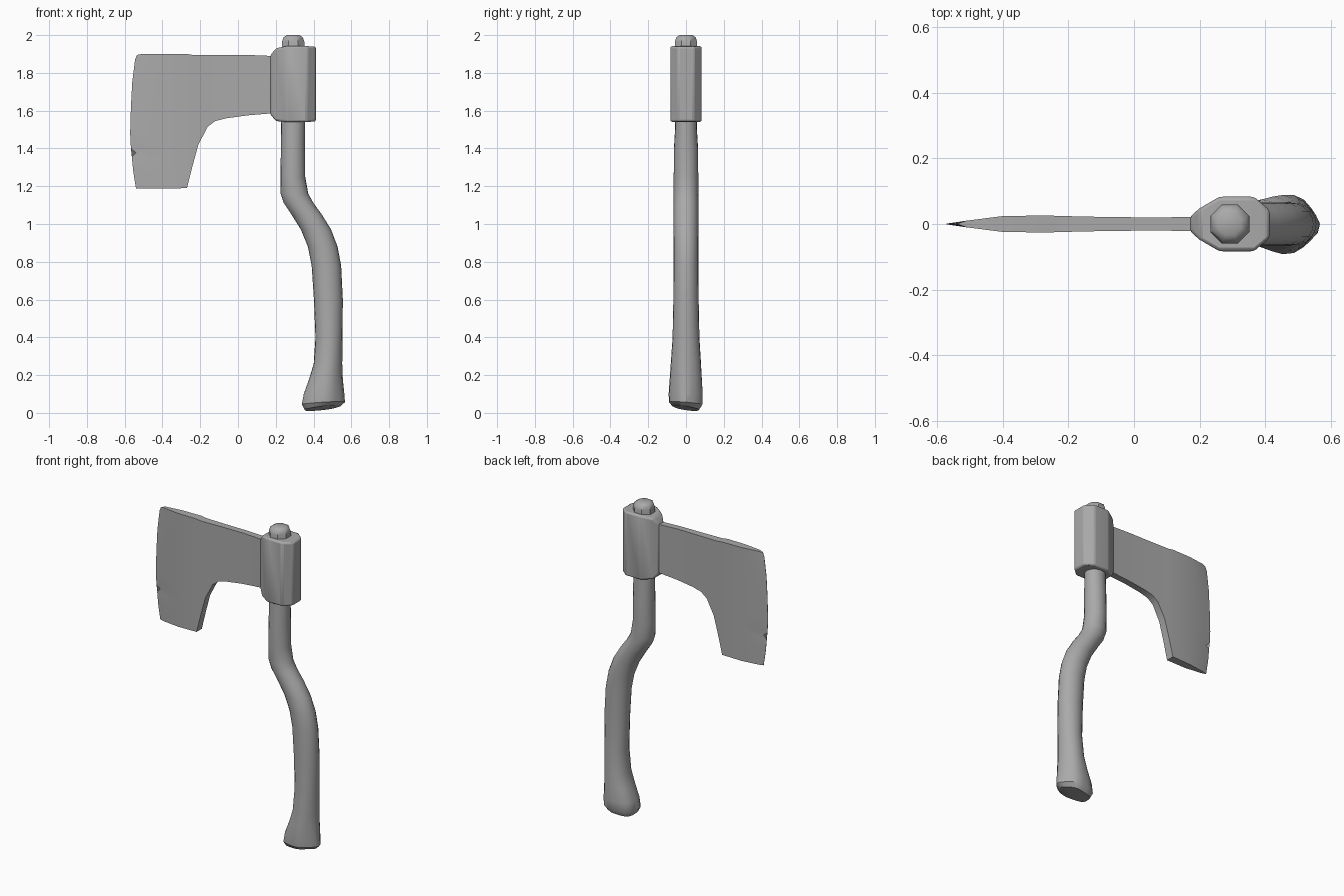
import bpy
import bmesh
import math

cube = bpy.data.objects.get("Cube")
if cube:
    bpy.data.objects.remove(cube, do_unlink=True)

GREY = (0.4, 0.4, 0.4, 1)
grey = bpy.data.materials.new("plain grey")
grey.use_nodes = True
grey.diffuse_color = GREY
grey.node_tree.nodes["Principled BSDF"].inputs["Base Color"].default_value = GREY


def loft(name, rings, angle=35, bevel=0):
    """Skin a list of closed rings and cap both ends."""
    bm = bmesh.new()
    rows = [[bm.verts.new(p) for p in ring] for ring in rings]
    n = len(rows[0])
    for a, b in zip(rows, rows[1:]):
        for i in range(n):
            j = (i + 1) % n
            bm.faces.new((a[i], a[j], b[j], b[i]))
    bm.faces.new(rows[0])
    bm.faces.new(rows[-1])
    bmesh.ops.remove_doubles(bm, verts=bm.verts, dist=0.0005)
    bmesh.ops.recalc_face_normals(bm, faces=bm.faces)
    mesh = bpy.data.meshes.new(name)
    bm.to_mesh(mesh)
    bm.free()
    obj = bpy.data.objects.new(name, mesh)
    bpy.context.collection.objects.link(obj)
    mesh.materials.append(grey)
    if bevel:
        mod = obj.modifiers.new("soft edges", "BEVEL")
        mod.width, mod.segments, mod.limit_method = bevel, 2, "ANGLE"
    bpy.ops.object.select_all(action="DESELECT")
    bpy.context.view_layer.objects.active = obj
    obj.select_set(True)
    bpy.ops.object.shade_smooth_by_angle(angle=math.radians(angle))
    return obj


# Blade: upright sections (x, bottom, top, half thickness) towards the edge
sections = [(0.22, 1.585, 1.89, 0.022), (0.17, 1.585, 1.89, 0.021),
            (0.05, 1.575, 1.895, 0.02), (-0.06, 1.56, 1.895, 0.021),
            (-0.12, 1.545, 1.895, 0.022), (-0.16, 1.515, 1.895, 0.023),
            (-0.21, 1.42, 1.895, 0.024), (-0.24, 1.31, 1.895, 0.025),
            (-0.27, 1.19, 1.9, 0.026), (-0.4, 1.187, 1.9, 0.024),
            (-0.51, 1.187, 1.9, 0.01)]
# Worn cutting edge from the heel to the toe, with one nick
edge = [(-0.54, 1.187), (-0.555, 1.28), (-0.562, 1.355), (-0.54, 1.378),
        (-0.567, 1.4), (-0.571, 1.48), (-0.567, 1.62), (-0.56, 1.75),
        (-0.545, 1.87), (-0.535, 1.895)]
heights = [(z - edge[0][1]) / (edge[-1][1] - edge[0][1]) for _, z in edge]
rings = []
for x, low, high, half in sections:
    side = [(x, low + (high - low) * t) for t in heights]
    rings.append([(px, -half, z) for px, z in side] +
                 [(px, half, z) for px, z in reversed(side)])
rings.append([(x, -0.001, z) for x, z in edge] +
             [(x, 0.001, z) for x, z in reversed(edge)])
loft("blade", rings)

# Socket: faceted collar that tapers into the blade
collar = [(0.17, 1.583, 1.89, 0.022), (0.2, 1.545, 1.93, 0.048),
          (0.26, 1.54, 1.942, 0.083), (0.365, 1.54, 1.942, 0.083),
          (0.413, 1.543, 1.938, 0.042)]
loft("socket", [[(x, -h, lo), (x, h, lo), (x, h, hi), (x, -h, hi)]
                for x, lo, hi, h in collar], 40, 0.01)

# Handle: level slices (height, left x, right x, half depth)
slices = [(0.025, 0.35, 0.54, 0.07), (0.05, 0.335, 0.562, 0.088),
          (0.1, 0.345, 0.56, 0.09), (0.18, 0.375, 0.553, 0.085),
          (0.26, 0.4, 0.551, 0.08), (0.4, 0.41, 0.553, 0.071),
          (0.6, 0.402, 0.555, 0.067), (0.78, 0.39, 0.546, 0.066),
          (0.88, 0.37, 0.527, 0.066), (0.97, 0.333, 0.493, 0.065),
          (1.05, 0.283, 0.444, 0.065), (1.11, 0.243, 0.4, 0.065),
          (1.16, 0.226, 0.372, 0.065), (1.25, 0.225, 0.356, 0.065),
          (1.4, 0.227, 0.355, 0.064), (1.5, 0.228, 0.355, 0.058),
          (1.56, 0.229, 0.355, 0.058)]
SIDES = 20
rings = []
for z, left, right, depth in slices:
    flute = 0.05 * max(0, 1 - z / 0.35)
    slant = max(0, 1 - z / 0.1)
    ring = []
    for i in range(SIDES):
        a = math.tau * i / SIDES
        r = 1 + flute * math.cos(5 * a + 0.6)
        c, s = math.cos(a), math.sin(a)
        ring.append(((left + right) / 2 + (right - left) / 2 * c * r,
                     depth * s * r, z + slant * (0.014 * c - 0.014 * s)))
    rings.append(ring)
loft("handle", rings)

# Handle tip: eight-sided knob above the socket
tip = [(1.9, 0.064), (1.965, 0.064), (1.988, 0.056), (2.0, 0.036)]
loft("handle_tip", [[(0.292 + r * math.cos(math.tau * (i + 0.5) / 8),
                      r * math.sin(math.tau * (i + 0.5) / 8), z)
                     for i in range(8)] for z, r in tip], 40)
